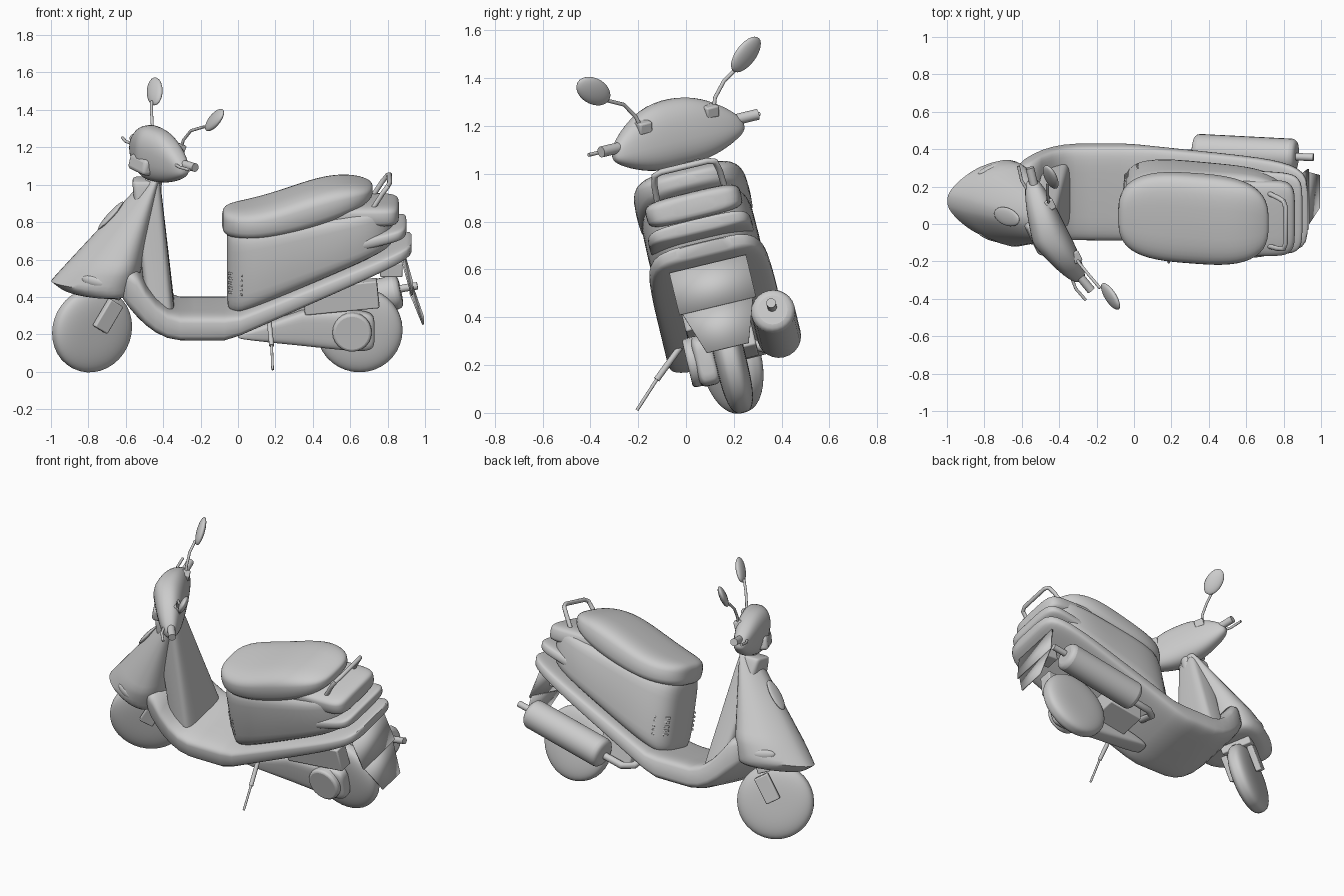
import bpy, bmesh, math
from mathutils import Matrix, Vector

cube = bpy.data.objects.get("Cube")
if cube:
    bpy.data.objects.remove(cube, do_unlink=True)

grey = bpy.data.materials.new("plain grey")
grey.use_nodes = True
grey.diffuse_color = (0.6, 0.6, 0.6, 1)
grey.node_tree.nodes["Principled BSDF"].inputs["Base Color"].default_value = grey.diffuse_color

def turn(angles):
    """Rotation about x, y and z in turn, in radians."""
    rx, ry, rz = angles
    return Matrix.Rotation(rz, 4, 'Z') @ Matrix.Rotation(ry, 4, 'Y') @ Matrix.Rotation(rx, 4, 'X')

# The whole scooter leans on its stand; steered parts also turn to the left
LEAN = Matrix.Translation((0, 0.24, 0)) @ turn((math.radians(13.5), 0, 0))

def steered(x):
    pivot = Matrix.Translation((x, 0, 0))
    return LEAN @ pivot @ turn((0, 0, math.radians(26))) @ pivot.inverted()

BAR, FORK = steered(-0.42), steered(-0.78)
WHEEL_RADIUS = 0.23

def finish(name, bm, frame, bevel=0.0):
    bmesh.ops.recalc_face_normals(bm, faces=bm.faces)
    mesh = bpy.data.meshes.new(name)
    bm.to_mesh(mesh)
    bm.free()
    mesh.materials.append(grey)
    mesh.shade_smooth()
    mesh.set_sharp_from_angle(angle=math.radians(45))
    obj = bpy.data.objects.new(name, mesh)
    bpy.context.collection.objects.link(obj)
    obj.matrix_world = frame
    if bevel:
        mod = obj.modifiers.new("Bevel", 'BEVEL')
        mod.width, mod.segments = bevel, 3
    return obj

def skin(bm, rings):
    """Bridge equal rings of points and cap both ends."""
    rings = [[bm.verts.new(co) for co in ring] for ring in rings]
    for low, high in zip(rings, rings[1:]):
        for i in range(len(low)):
            bm.faces.new((low[i - 1], low[i], high[i], high[i - 1]))
    bm.faces.new(rings[0])
    bm.faces.new(rings[-1])

def ramp(v):
    return max(0.0, v)

def power_of(v, exponent):
    return math.copysign(abs(v) ** exponent, v)

def dome(s, exponent):
    return (1 - abs(s) ** exponent) ** (1 / exponent)

def sweep(name, axis, start, end, bounds, power=4, puff=6, crown=6, nose=0.0, frame=LEAN):
    """Superellipse body along an axis; bounds(position) gives the section's
    limits, puff and crown round off its two sizes at the ends, nose narrows the front."""
    steps, sides = 28, 36
    bm, rings = bmesh.new(), []
    for i in range(steps):
        s = -math.cos(math.pi * (i + 0.5) / steps)
        pos = start + (end - start) * (s + 1) / 2
        a0, a1, b0, b1 = bounds(pos)
        ring = []
        for k in range(sides):
            angle = math.tau * k / sides
            u = power_of(math.cos(angle), 2 / power)
            v = power_of(math.sin(angle), 2 / power) * (1 - nose * ((1 - u) / 2) ** 2)
            a = (a0 + a1 + u * dome(s, puff) * (a1 - a0)) / 2
            b = (b0 + b1 + v * dome(s, crown) * (b1 - b0)) / 2
            ring.append({'x': (pos, a, b), 'y': (a, pos, b), 'z': (a, b, pos)}[axis])
        rings.append(ring)
    skin(bm, rings)
    return finish(name, bm, frame)

def along(name, start, end, width, low, high, **options):
    """Body running front to back."""
    return sweep(name, 'x', start, end, lambda x: (-width, width, low(x), high(x)), **options)

def upright(name, start, end, front, back, width, **options):
    """Body rising from start to end."""
    return sweep(name, 'z', start, end, lambda z: (front(z), back(z), -width(z), width(z)), **options)

def tube(name, points, radius, frame=LEAN, bevel=0.0):
    """Round bar of one radius through points."""
    sides = 24
    bm, rings = bmesh.new(), []
    points = [Vector(p) for p in points]
    for i, p in enumerate(points):
        way = points[min(i + 1, len(points) - 1)] - points[max(i - 1, 0)]
        tilt = way.to_track_quat('Z', 'Y')
        angles = [math.tau * k / sides for k in range(sides)]
        rings.append([p + tilt @ Vector((math.cos(a), math.sin(a), 0)) * radius for a in angles])
    skin(bm, rings)
    return finish(name, bm, frame, bevel)

def box(name, loc, size, tilt=(0, 0, 0), frame=LEAN, bevel=0.008):
    bm = bmesh.new()
    shape = Matrix.Translation(loc) @ turn(tilt) @ Matrix.Diagonal((*size, 1))
    bmesh.ops.create_cube(bm, size=1, matrix=shape)
    return finish(name, bm, frame, bevel)

def ball(name, loc, size, tilt=(0, 0, 0), frame=LEAN):
    bm = bmesh.new()
    shape = Matrix.Translation(loc) @ turn(tilt) @ Matrix.Diagonal((*size, 1))
    bmesh.ops.create_uvsphere(bm, u_segments=24, v_segments=14, radius=1, matrix=shape)
    return finish(name, bm, frame)

def plate(name, top, bottom):
    """Thin trapezoid across the tail between two (x, z, half width) edges."""
    bm = bmesh.new()
    (x, z, w), (p, q, v) = top, bottom
    bm.faces.new([bm.verts.new(co) for co in ((x, -w, z), (x, w, z), (p, v, q), (p, -v, q))])
    mod = finish(name, bm, LEAN).modifiers.new("Solidify", 'SOLIDIFY')
    mod.thickness, mod.offset = 0.009, 0

# Wheels
def wheel(name, x, frame):
    r = WHEEL_RADIUS
    sweep(name, 'y', -0.066, 0.066, lambda y: (x - r, x + r, 0, 2 * r), power=2, puff=3, crown=3, frame=frame)

wheel("front_wheel", -0.78, FORK)
wheel("rear_wheel", 0.65, LEAN)

# Front fork
for side in (-1, 1):
    box("fork_link", (-0.73, side * 0.09, 0.32), (0.09, 0.04, 0.17), (0, 0.6, 0), FORK)
box("fork_crown", (-0.68, 0, 0.46), (0.08, 0.2, 0.1), (0, 0.4, 0), FORK)

# Front fairing with pointed nose, leg panel behind it and neck
upright("front_fairing", 0.44, 1.09,
        front=lambda z: -1 + 0.9 * (z - 0.5) + 2 * ramp(0.5 - z),
        back=lambda z: -0.63 + z / 5,
        width=lambda z: 0.25 - 0.35 * ramp(z - 0.6), power=2.6, puff=12, crown=10, nose=0.6)
panel_back = lambda z: -0.3 - z / 9
upright("leg_panel", 0.33, 1.06, front=lambda z: panel_back(z) - 0.15, back=panel_back,
        width=lambda z: 0.24 - 0.16 * z, power=5, puff=20, crown=20)
tube("steering_neck", [(-0.45, 0, 1), (-0.44, 0, 1.12)], 0.04)
for side in (-1, 1):
    ball("turn_signal", (-0.77, side * 0.185, 0.54), (0.07, 0.02, 0.03), (0, 0.15, side * 0.4))
ball("front_grille_bump", (-0.68, 0, 0.86), (0.1, 0.05, 0.015), (0, -0.84, 0))

# Floor hull dipping behind the fairing and sweeping up into the tail band
along("floor_hull", -0.64, 0.93, 0.26,
      low=lambda x: 0.215 + 2 * ramp(-0.3 - x) ** 2 + 0.46 * ramp(x + 0.05),
      high=lambda x: min(0.62, 0.37 + 4 * ramp(-0.3 - x) ** 2) + 0.41 * ramp(x), power=4.5, puff=6, crown=8)

# Rear body under the seat, with tail tiers
along("rear_body", -0.06, 0.83, 0.237, low=lambda x: 0.34 + 0.45 * ramp(x),
      high=lambda x: 0.82 + x / 6, power=5, puff=3.6, crown=12)
along("tail_cowl", 0.4, 0.86, 0.205, low=lambda x: 0.83, high=lambda x: 0.95)
along("tail_light", 0.4, 0.9, 0.222, low=lambda x: 0.54 + x / 4, high=lambda x: 0.62 + x / 4)

# Vents on the front corners of the rear body
for side in (-1, 1):
    for row in range(5):
        box("vent_slat", (-0.01, side * 0.16, 0.47 + row * 0.026), (0.1, 0.02, 0.012), (0, 0, side * 0.7), bevel=0.003)

# Seat and grab rail
along("seat", -0.085, 0.72, 0.243, low=lambda x: 0.75 + 0.4 * ramp(x) ** 2,
      high=lambda x: 0.99 + 0.07 * math.sin(5 * (x - 0.28)), power=3.2, puff=3, crown=5)
rail = [(0.72, 0.145, 0.93), (0.77, 0.14, 1.01), (0.8, 0.13, 1.05), (0.81, 0.1, 1.06)]
tube("grab_rail", rail + [(x, -y, z) for x, y, z in reversed(rail)], 0.013)

# Number plate and mud flap
plate("number_plate", (0.88, 0.64, 0.165), (0.93, 0.46, 0.165))
plate("mud_flap", (0.92, 0.47, 0.155), (0.99, 0.28, 0.09))
box("plate_bracket", (0.82, 0, 0.57), (0.12, 0.1, 0.08))

# Engine and drive case beside the rear wheel
sweep("drive_case", 'x', 0, 0.73,
      lambda x: (-0.155, -0.05, 0.21 - x / 9, 0.24 + 0.35 * min(x, 0.35)))
tube("clutch_cover", [(0.61, -0.06, 0.255), (0.61, -0.18, 0.255)], 0.105, bevel=0.015)
box("engine_block", (0.3, 0.02, 0.32), (0.24, 0.2, 0.16), (0, -0.2, 0))
box("air_box", (0.55, -0.11, 0.44), (0.4, 0.09, 0.15), (0, -0.1, 0))

# Exhaust on the other side
tube("muffler", [(0.32, 0.22, 0.27), (0.87, 0.22, 0.39)], 0.092, bevel=0.03)
tube("exhaust_tip", [(0.85, 0.22, 0.4), (0.96, 0.22, 0.42)], 0.02)
tube("exhaust_pipe", [(0.34, 0.2, 0.26), (0.2, 0.2, 0.23), (0.14, 0.16, 0.24), (0.12, 0.05, 0.3)], 0.022)

# Side stand
knee = Vector((0.18, -0.32, 0.22))
tube("stand_leg", [(0.165, -0.18, 0.34), knee], 0.013)
tube("stand_foot", [knee, (0.185, -0.43, 0.115)], 0.007)

# Handlebar housing and headlight
sweep("handlebar_housing", 'y', -0.31, 0.31,
      lambda y: (-0.555 + abs(y) / 4, -0.36, 1.06 + y * y / 2, 1.35 - 1.2 * y * y),
      power=2.5, puff=3, crown=3, frame=BAR)
box("headlight", (-0.53, 0, 1.15), (0.06, 0.19, 0.085), (0, 0.25, 0), BAR, 0.02)

# Grips, levers, switches and mirrors
for side in (-1, 1):
    tube("grip", [(-0.42, side * 0.24, 1.2), (-0.39, side * 0.375, 1.2)], 0.023, BAR)
    tube("brake_lever", [(-0.45, side * 0.22, 1.2), (-0.46, side * 0.33, 1.2), (-0.44, side * 0.41, 1.2)], 0.008, BAR)
    box("switch_box", (-0.38, side * 0.16, 1.26), (0.05, 0.06, 0.05), (0, 0.4, 0), BAR)
    tube("mirror_stem", [(-0.38, side * 0.17, 1.25), (-0.37, side * 0.19, 1.31), (-0.35, side * 0.24, 1.37),
                         (-0.32, side * 0.32 - 0.02, 1.41)], 0.008, BAR)
    ball("mirror", (-0.285, side * 0.365 - 0.03, 1.455), (0.022, 0.055, 0.088), (-side * 0.8, 0.5, side * 0.15), BAR)
